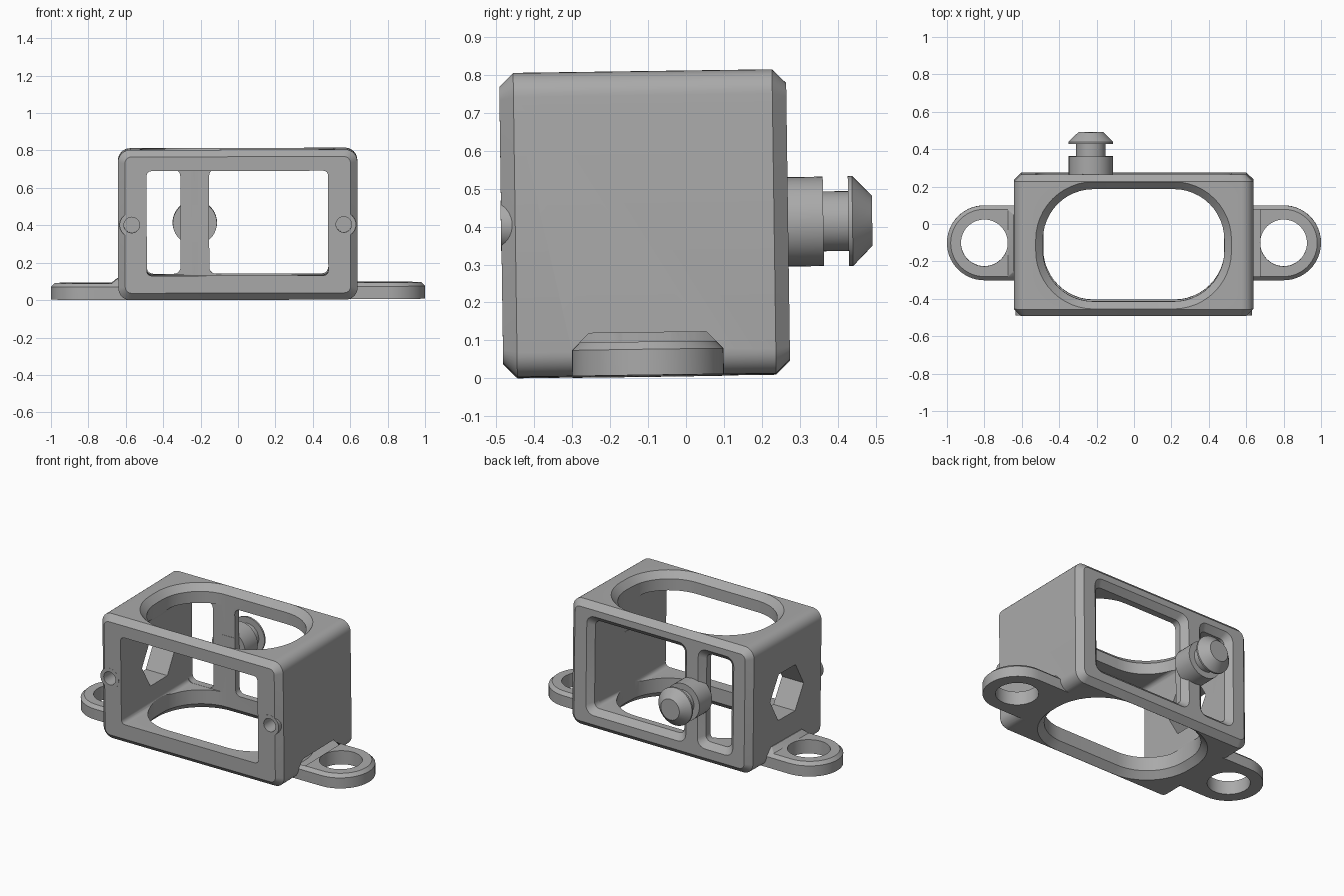
import bpy, bmesh, math
from mathutils import Vector, Euler

if "Cube" in bpy.data.objects:
    bpy.data.objects.remove(bpy.data.objects["Cube"], do_unlink=True)

grey = bpy.data.materials.new("plain grey")
grey.use_nodes = True
COLOUR = (0.4, 0.4, 0.4, 1)
grey.diffuse_color = COLOUR
grey.node_tree.nodes["Principled BSDF"].inputs["Base Color"].default_value = COLOUR

# Maps (across, along, upright) of a section to model axes
AXES = {
    "X": lambda a, b, t: Vector((t, a, b)),
    "Y": lambda a, b, t: Vector((a, t, b)),
    "Z": lambda a, b, t: Vector((a, b, t)),
}


def outline(hw, hh, r, steps):
    """Rounded rectangle; a circle or a slot when r reaches the half size."""
    points = []
    for quarter, (sx, sy) in enumerate(((1, 1), (-1, 1), (-1, -1), (1, -1))):
        for i in range(steps + 1):
            a = math.pi / 2 * (quarter + i / steps)
            points.append((sx * (hw - r) + r * math.cos(a), sy * (hh - r) + r * math.sin(a)))
    return points


def loft(name, axis, centre, rings, steps=8):
    """Solid through rounded sections, each given as (position, half width, half height, radius)."""
    bm = bmesh.new()
    loops = []
    for t, hw, hh, r in rings:
        loops.append([bm.verts.new(AXES[axis](centre[0] + a, centre[1] + b, t))
                      for a, b in outline(hw, hh, r, steps)])
    for low, high in zip(loops, loops[1:]):
        for i in range(len(low)):
            j = (i + 1) % len(low)
            bm.faces.new((low[i], low[j], high[j], high[i]))
    bm.faces.new(loops[0])
    bm.faces.new(loops[-1])
    bmesh.ops.remove_doubles(bm, verts=bm.verts, dist=1e-5)
    bmesh.ops.recalc_face_normals(bm, faces=bm.faces)
    mesh = bpy.data.meshes.new(name)
    bm.to_mesh(mesh)
    bm.free()
    mesh.materials.append(grey)
    obj = bpy.data.objects.new(name, mesh)
    bpy.context.collection.objects.link(obj)
    return obj


def round_rod(name, axis, centre, stations, steps=10):
    return loft(name, axis, centre, [(t, r, r, r) for t, r in stations], steps)


def combine(target, tool, operation):
    mod = target.modifiers.new(operation.lower(), "BOOLEAN")
    mod.operation, mod.solver, mod.object = operation, "EXACT", tool
    bpy.context.view_layer.objects.active = target
    bpy.ops.object.modifier_apply(modifier=mod.name)
    bpy.data.objects.remove(tool, do_unlink=True)


# Body block with chamfered front and back rims
FRONT, BACK, MID_Z = -0.482, 0.275, 0.4015
RIM = 0.037
body = loft("housing", "Y", (0, MID_Z), [
    (FRONT, 0.64 - RIM, MID_Z - RIM, 0.035),
    (FRONT + RIM, 0.64, MID_Z, 0.065),
    (BACK - RIM, 0.64, MID_Z, 0.065),
    (BACK, 0.64 - RIM, MID_Z - RIM, 0.035)])

# Mounting ears, root ridges and screw bosses on both sides
for side in (-1, 1):
    combine(body, loft("ear", "Z", (side * 0.7, -0.1), [
        (0, 0.3, 0.2, 0.2), (0.068, 0.3, 0.2, 0.2), (0.088, 0.28, 0.18, 0.18)], 14), "UNION")
    combine(body, loft("ridge", "Z", (side * 0.63, -0.1), [
        (0.06, 0.06, 0.19, 0.005), (0.083, 0.05, 0.185, 0.005), (0.113, 0.014, 0.155, 0.005)], 2), "UNION")
    combine(body, round_rod("boss", "Y", (side * 0.567, 0.402), [
        (FRONT - 0.001, 0.065), (FRONT + 0.06, 0.065)]), "UNION")

# Main cavity, open at the front
combine(body, loft("cavity", "Y", (-0.002, 0.41), [
    (-0.6, 0.485, 0.28, 0.025), (0.195, 0.485, 0.28, 0.025)], 4), "DIFFERENCE")

# Two rear windows with flared outer edges, leaving an upright post
for x, half in ((-0.397, 0.09), (0.165, 0.318)):
    flare = 0.036
    combine(body, loft("rear window", "Y", (x, 0.41), [
        (0.1, half, 0.279, 0.035), (BACK - flare, half, 0.279, 0.035),
        (BACK + 0.01, half + flare + 0.01, 0.289 + flare, 0.06)], 5), "DIFFERENCE")

# Wide rounded openings through the top and bottom
for outer, inner, far in ((0.803, 0.763, 0.5), (0, 0.04, 0.3)):
    beyond = outer + (outer - inner) / 4
    combine(body, loft("round opening", "Z", (0, -0.103), [
        (beyond, 0.533, 0.35, 0.32), (inner, 0.485, 0.3, 0.27),
        (far, 0.485, 0.3, 0.27)], 12), "DIFFERENCE")

# Ear holes and shallow screw holes
for side in (-1, 1):
    combine(body, round_rod("ear hole", "Z", (side * 0.8, -0.1), [
        (-0.1, 0.125), (0.2, 0.125)], 12), "DIFFERENCE")
    combine(body, round_rod("screw hole", "Y", (side * 0.567, 0.402), [
        (-0.6, 0.042), (FRONT + 0.1, 0.042)], 6), "DIFFERENCE")

# Six-sided hole in one side wall, point up
bpy.ops.mesh.primitive_cylinder_add(vertices=6, radius=0.17, depth=0.4,
                                    location=(-0.6, -0.1, 0.402),
                                    rotation=(0, math.pi / 2, 0))
combine(body, bpy.context.object, "DIFFERENCE")

# Snap peg on the rear post
peg = round_rod("snap_peg", "Y", (-0.23, 0.402), [
    (0.24, 0.118), (0.368, 0.118), (0.368, 0.079), (0.434, 0.079),
    (0.434, 0.119), (0.445, 0.119), (0.497, 0.066)])

# Shading, then the slight lean of the whole part
lean = Euler((math.radians(0.8), math.radians(-0.15), 0))
for obj in (body, peg):
    for poly in obj.data.polygons:
        poly.material_index = 0
    bpy.ops.object.select_all(action="DESELECT")
    obj.select_set(True)
    bpy.context.view_layer.objects.active = obj
    bpy.ops.object.shade_smooth_by_angle(angle=math.radians(28))
    obj.rotation_euler = lean
    obj.location.z = 0.0075
